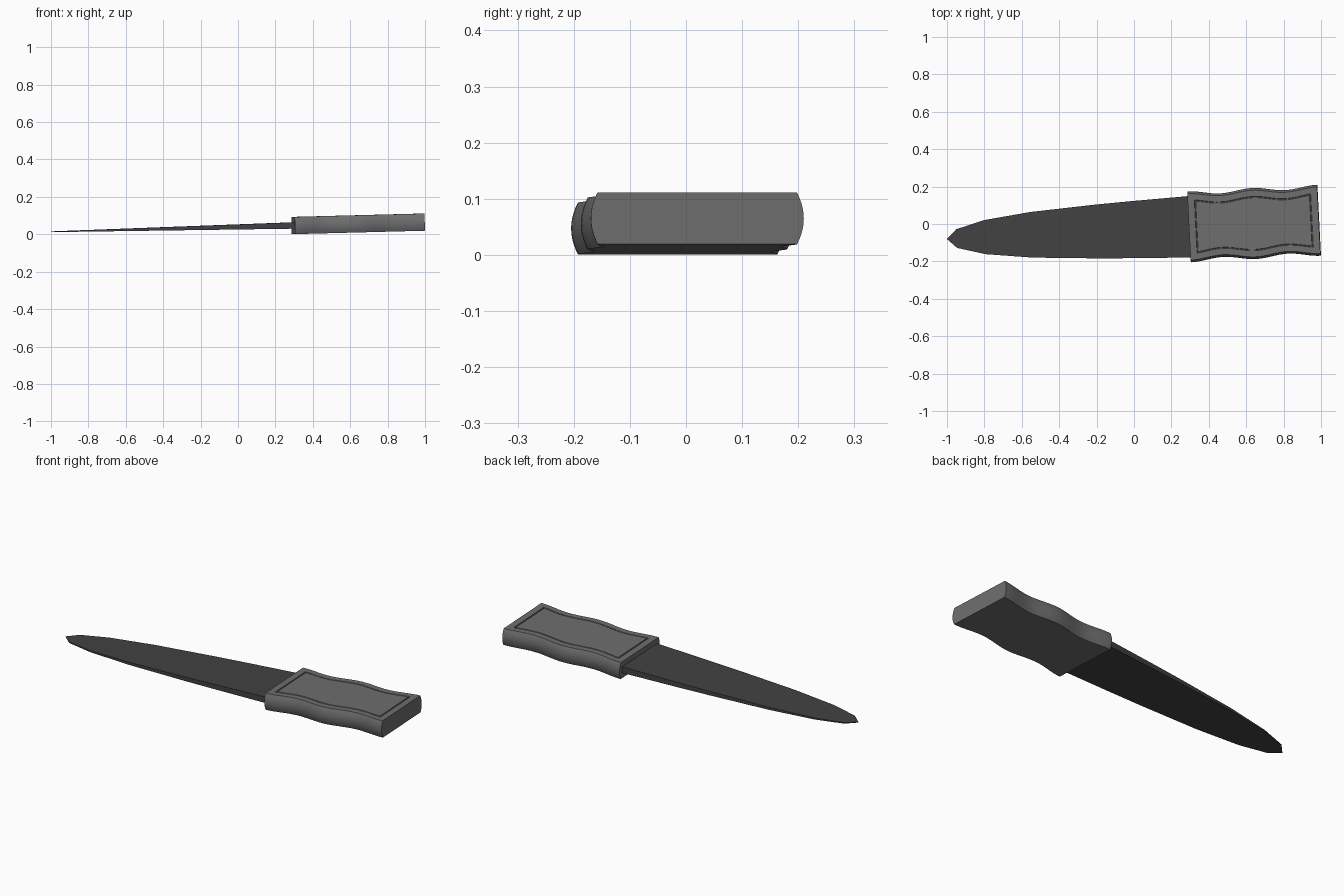
import bpy, bmesh, math
from mathutils import Matrix

cube = bpy.data.objects.get("Cube")
if cube:
    bpy.data.objects.remove(cube, do_unlink=True)


def material(name, value):
    mat = bpy.data.materials.new(name)
    mat.use_nodes = True
    color = (value, value, value, 1)
    mat.diffuse_color = color
    mat.node_tree.nodes["Principled BSDF"].inputs["Base Color"].default_value = color
    return mat


# The knife lies slightly turned and pitched; local x runs along its axis
POSE = (Matrix.Translation((0.295, -0.015, 0.047))
        @ Matrix.Rotation(math.radians(2.9), 4, "Z")
        @ Matrix.Rotation(math.radians(-1.48), 4, "Y"))


def stack(name, rings, mat):
    """Skin a stack of equal closed rings and cap both ends."""
    bm = bmesh.new()
    loops = [[bm.verts.new(p) for p in ring] for ring in rings]
    n = len(loops[0])
    for low, high in zip(loops, loops[1:]):
        for i in range(n):
            j = (i + 1) % n
            bm.faces.new((low[i], low[j], high[j], high[i]))
    bm.faces.new(loops[0][::-1])
    bm.faces.new(loops[-1])
    bmesh.ops.recalc_face_normals(bm, faces=bm.faces)
    bm.transform(POSE)
    mesh = bpy.data.meshes.new(name)
    bm.to_mesh(mesh)
    bm.free()
    mesh.materials.append(mat)
    obj = bpy.data.objects.new(name, mesh)
    bpy.context.collection.objects.link(obj)
    return obj


# Handle: wavy outline, bulging sides, narrow groove around the top panel
LENGTH, HALF = 0.695, 0.046
STEPS = 32


def handle_ring(side, end, z):
    edge = []
    for i in range(STEPS + 1):
        x = end + (LENGTH - 2 * end) * i / STEPS
        width = 0.18 + 0.01 * math.cos(4 * math.pi * x / LENGTH)
        edge.append((x, width - side))
    return [(x, -y, z) for x, y in edge] + [(x, y, z) for x, y in reversed(edge)]


rings = []
for k in range(-5, 6):
    f = k / 5
    rings.append(handle_ring(0.012 * f * f, 0, HALF * f))
for inset, z in ((0, HALF), (0.002, HALF - 0.006), (0.005, HALF - 0.006), (0.007, HALF)):
    rings.append(handle_ring(0.045 + inset, 0.036 + inset, z))
handle = stack("handle", rings, material("handle grey", 0.155))

# Blade: leaf outline thinning evenly towards the tip
TIP = -1.297
half_outline = [(0.05, 0.166), (0, 0.164), (-0.295, 0.153), (-0.495, 0.144),
                (-0.845, 0.122), (-1.095, 0.091), (-1.245, 0.05)]


def blade_ring(sign):
    outline = [(x, -y) for x, y in half_outline] + [(TIP, 0)]
    outline += [(x, y) for x, y in reversed(half_outline)]
    return [(x, y, sign * (0.002 + 0.015 * (1 - x / TIP))) for x, y in outline]


stack("blade", [blade_ring(-1), blade_ring(1)], material("blade dark grey", 0.054))

# Smooth the handle sides and keep its rims sharp
bpy.ops.object.select_all(action="DESELECT")
handle.select_set(True)
bpy.context.view_layer.objects.active = handle
bpy.ops.object.shade_smooth_by_angle(angle=math.radians(30))
